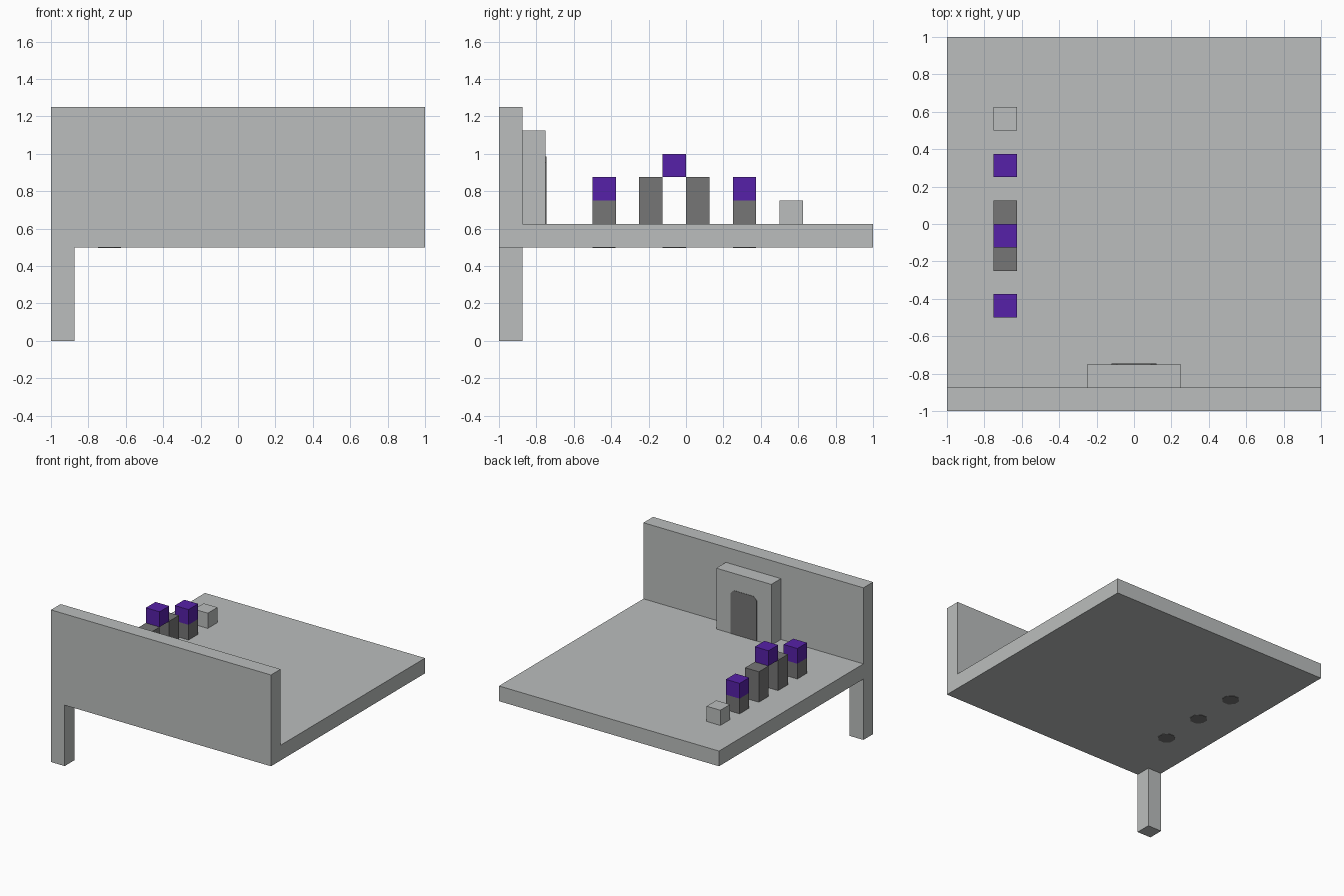
import bpy
import bmesh
from mathutils import Matrix, Vector

default = bpy.data.objects.get("Cube")
if default:
    bpy.data.objects.remove(default, do_unlink=True)

U = 0.125  # one block


def material(name, rgb):
    mat = bpy.data.materials.new(name)
    mat.use_nodes = True
    color = (*rgb, 1.0)
    mat.diffuse_color = color
    mat.node_tree.nodes["Principled BSDF"].inputs["Base Color"].default_value = color
    return mat


light_grey = material("light_grey", (0.497, 0.515, 0.509))
dark_grey = material("dark_grey", (0.181, 0.181, 0.181))
purple = material("purple", (0.093, 0.015, 0.392))


def finish(name, bm, mat):
    bmesh.ops.recalc_face_normals(bm, faces=bm.faces)
    mesh = bpy.data.meshes.new(name)
    bm.to_mesh(mesh)
    bm.free()
    mesh.materials.append(mat)
    obj = bpy.data.objects.new(name, mesh)
    bpy.context.collection.objects.link(obj)
    return obj


def box(name, lo, hi, mat):
    lo, hi = Vector(lo), Vector(hi)
    bm = bmesh.new()
    bmesh.ops.create_cube(bm, size=1, matrix=Matrix.Translation((lo + hi) / 2)
                          @ Matrix.Diagonal((*(hi - lo), 1)))
    return finish(name, bm, mat)


def prism(name, points, offset, mat):
    """Extrude a flat outline along an offset."""
    bm = bmesh.new()
    face = bm.faces.new([bm.verts.new(p) for p in points])
    ext = bmesh.ops.extrude_face_region(bm, geom=[face], use_keep_orig=True)
    verts = [g for g in ext["geom"] if isinstance(g, bmesh.types.BMVert)]
    bmesh.ops.translate(bm, verts=verts, vec=offset)
    return finish(name, bm, mat)


# Floor slab and front wall share one L-shaped section
floor, under = 5 * U, 4 * U
section = [(-1, under), (1, under), (1, floor), (U - 1, floor), (U - 1, 1.25), (-1, 1.25)]
prism("floor_and_wall", [(-1, y, z) for y, z in section], (2, 0, 0), light_grey)

# Single corner leg
box("corner_leg", (-1, -1, 0), (U - 1, U - 1, under), light_grey)

# Door panel with a dark doorway that has cut corners
box("door_panel", (-2 * U, U - 1, floor), (2 * U, 2 * U - 1, 9 * U), light_grey)
w, top, c = 0.12, floor + 0.36, 0.03
arch = [(-w, floor), (w, floor), (w, top - c), (w - c, top), (c - w, top), (-w, top - c)]
prism("doorway", [(x, 2 * U - 1, z) for x, z in arch], (0, 0.003, 0), dark_grey)


# Row of blocks: name, y start, z start, height in blocks, colour
x0 = -6 * U
blocks = [
    ("front_base", -4, 5, 1, dark_grey), ("front_cap", -4, 6, 1, purple),
    ("near_pillar", -2, 5, 2, dark_grey), ("bridge_cap", -1, 7, 1, purple),
    ("far_pillar", 0, 5, 2, dark_grey),
    ("back_base", 2, 5, 1, dark_grey), ("back_cap", 2, 6, 1, purple),
    ("end_block", 4, 5, 1, light_grey),
]
for name, y, z, h, mat in blocks:
    box(name, (x0, y * U, z * U), (x0 + U, (y + 1) * U, (z + h) * U), mat)

# Dark eight-sided spots under each purple block
for name, y in (("front_spot", -4), ("middle_spot", -1), ("back_spot", 2)):
    bm = bmesh.new()
    turn = Matrix.Rotation(0.3927, 4, "Z")
    place = Matrix.Translation((x0 + U / 2, (y + 0.5) * U, under - 0.0015))
    bmesh.ops.create_cone(bm, cap_ends=True, segments=8, radius1=0.067,
                          radius2=0.067, depth=0.003, matrix=place @ turn)
    finish(name, bm, dark_grey)
